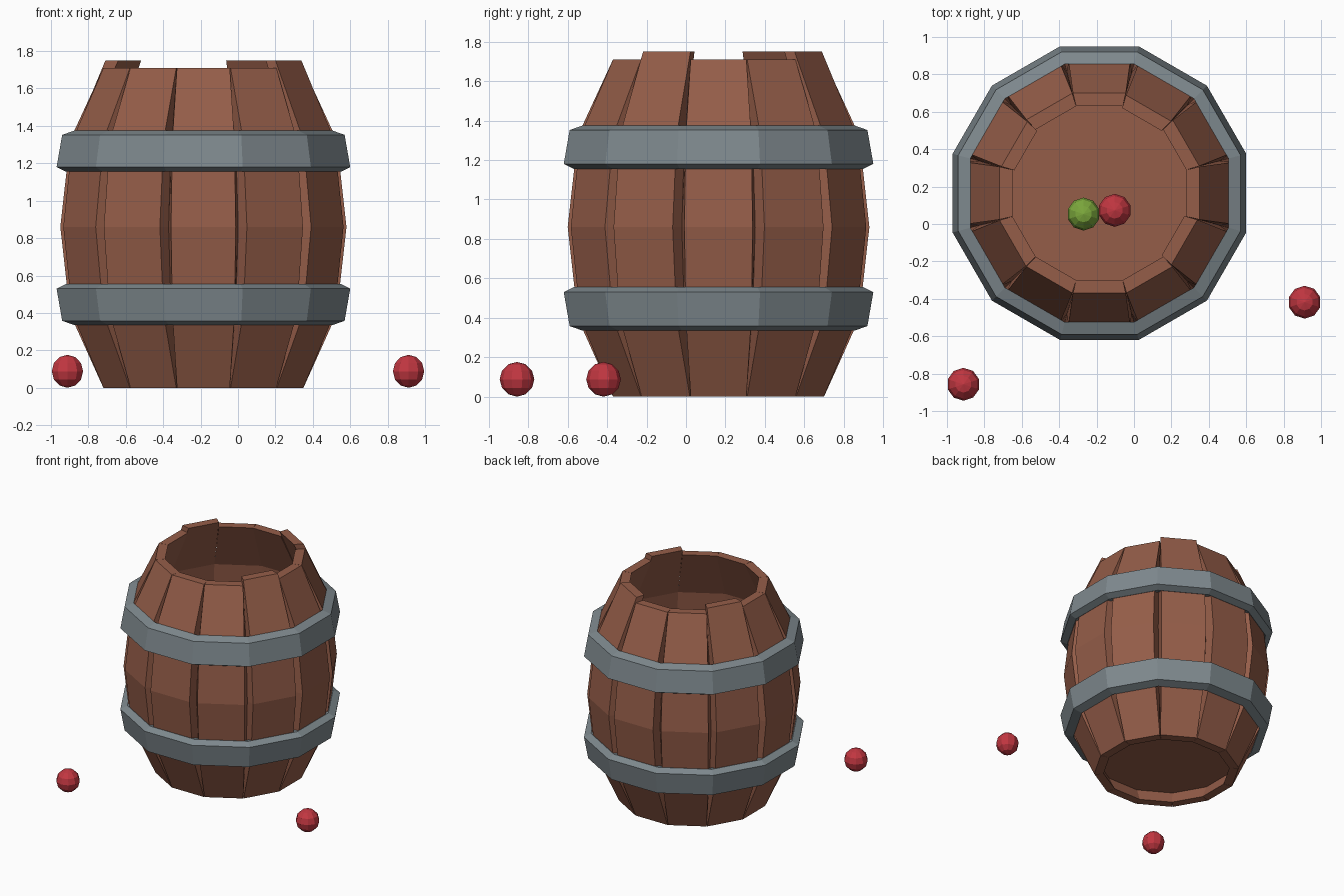
import bpy, bmesh, math
from mathutils import Matrix, Vector

if "Cube" in bpy.data.objects:
    bpy.data.objects.remove(bpy.data.objects["Cube"])

CX, CY, N = -0.185, 0.165, 12
T15 = math.tan(math.pi / N)


def material(name, rgb):
    m = bpy.data.materials.new(name)
    m.diffuse_color = (*rgb, 1)
    m.use_nodes = True
    m.node_tree.nodes["Principled BSDF"].inputs["Base Color"].default_value = m.diffuse_color
    return m


wood = material("brown wood", (0.30, 0.110, 0.066))
metal = material("grey metal", (0.21, 0.25, 0.27))
red = material("red fruit", (0.54, 0.038, 0.053))
green = material("green fruit", (0.20, 0.39, 0.045))


def finish(bm, name, mat, loc=(CX, CY, 0)):
    bmesh.ops.recalc_face_normals(bm, faces=bm.faces[:])
    me = bpy.data.meshes.new(name)
    bm.to_mesh(me)
    bm.free()
    me.materials.append(mat)
    ob = bpy.data.objects.new(name, me)
    ob.location = loc
    bpy.context.collection.objects.link(ob)
    return ob


def loft(bm, rings, closed=False):
    """Skin a list of equal-length point rings, capping the ends unless closed."""
    vs = [[bm.verts.new(p) for p in r] for r in rings]
    n = len(vs[0])
    pairs = list(zip(vs, vs[1:])) + ([(vs[-1], vs[0])] if closed else [])
    for a, b in pairs:
        for i in range(n):
            j = (i + 1) % n
            bm.faces.new((a[i], a[j], b[j], b[i]))
    if not closed:
        bm.faces.new(vs[0])
        bm.faces.new(vs[-1])


def polygon(apothem, z):
    r = apothem / math.cos(math.pi / N)
    return [(r * math.cos((i + 0.5) * 2 * math.pi / N),
             r * math.sin((i + 0.5) * 2 * math.pi / N), z) for i in range(N)]


# staves: tapered sides leave V grooves between neighbours; three stand taller
for k in range(N):
    angle = k * 30
    top = (0.525, 1.75) if angle in (60, 150, 330) else (0.535, 1.71)
    # outer radius, inner radius, height, half width of the outer face
    profile = [(0.535, 0.465, 0.0, 0.141), (0.713, 0.643, 0.395, 0.166),
               (0.765, 0.695, 0.86, 0.173), (0.713, 0.643, 1.325, 0.166),
               (top[0], top[0] - 0.07, top[1], top[0] * T15 - 0.002)]
    rot = Matrix.Rotation(math.radians(angle), 3, 'Z')
    rings = []
    for ro, ri, z, w in profile:
        wi = ri * T15
        rings.append([rot @ Vector(p) for p in
                      ((ro, -w, z), (ro, w, z), (ri, wi, z), (ri, -wi, z))])
    bm = bmesh.new()
    loft(bm, rings)
    finish(bm, f"stave_{k + 1}", wood)

# recessed barrel floor
bm = bmesh.new()
loft(bm, [polygon(0.52, 0.11), polygon(0.535, 0.14)])
finish(bm, "barrel_floor", wood)

# metal hoops, the upper one mirrored
hoop = [(0.69, 0.335), (0.755, 0.358), (0.785, 0.53), (0.735, 0.555), (0.69, 0.545)]
for name, flip in (("lower_hoop", False), ("upper_hoop", True)):
    bm = bmesh.new()
    loft(bm, [polygon(r, 1.71 - z if flip else z) for r, z in hoop], closed=True)
    finish(bm, name, metal)

# round fruit: two outside, two inside on the barrel floor
fruit = [("red_fruit_left", -0.912, -0.857, 0.088, red),
         ("red_fruit_right", 0.912, -0.418, 0.088, red),
         ("red_fruit_inside", -0.103, 0.073, 0.228, red),
         ("green_fruit_inside", -0.27, 0.053, 0.228, green)]
for name, x, y, z, mat in fruit:
    bm = bmesh.new()
    bmesh.ops.create_uvsphere(bm, u_segments=10, v_segments=6, radius=0.088)
    finish(bm, name, mat, (x, y, z))
